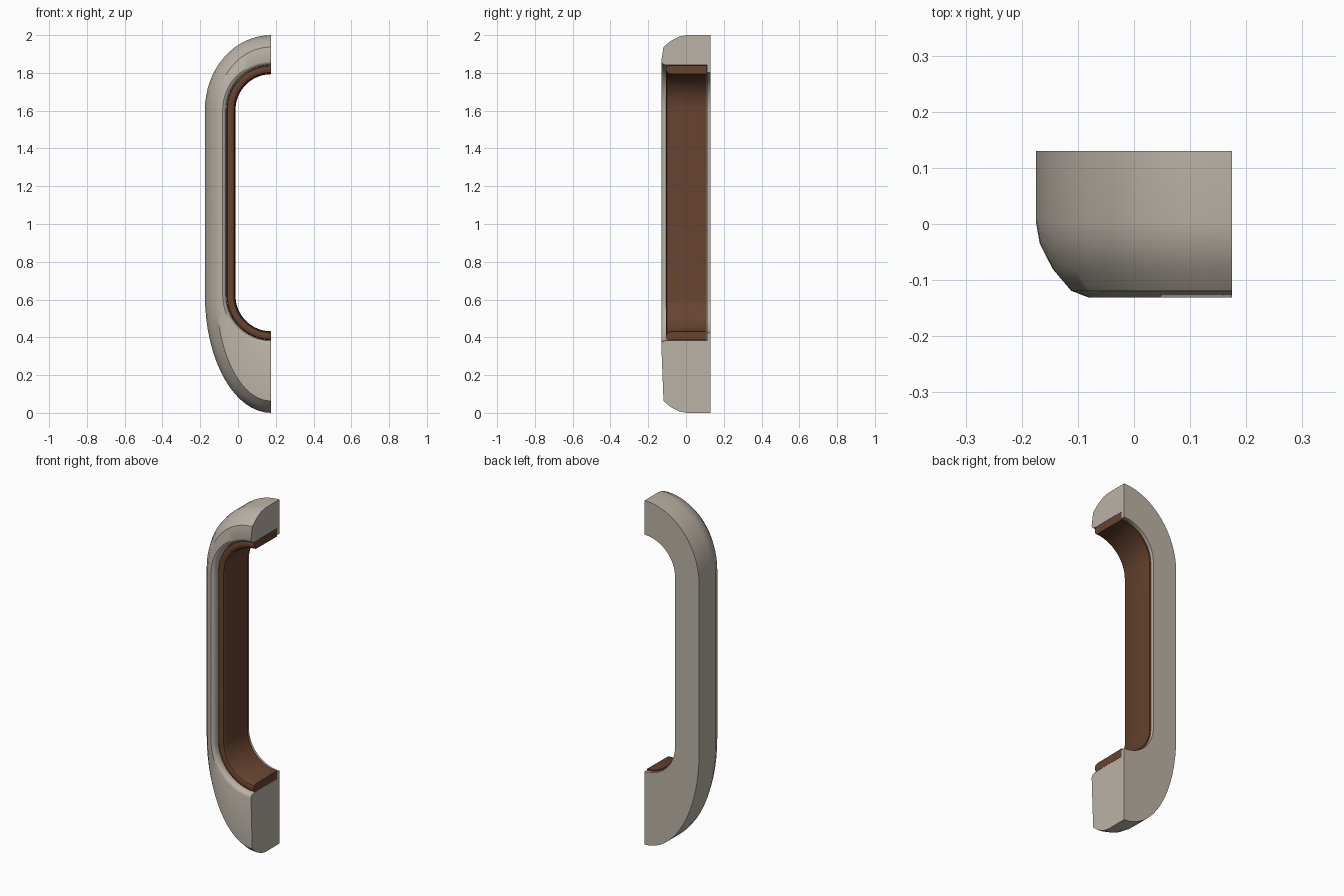
import bpy, bmesh, math

if "Cube" in bpy.data.objects:
    bpy.data.objects.remove(bpy.data.objects["Cube"])

CUT_X = 0.175                 # plane where the half frame is cut
Z_TOP, Z_BOT = 1.605, 0.62    # centres of the upper and lower bends
STEPS = 16                    # segments in each quarter bend


def material(name, rgb):
    m = bpy.data.materials.new(name)
    m.diffuse_color = (*rgb, 1)
    m.use_nodes = True
    m.node_tree.nodes["Principled BSDF"].inputs["Base Color"].default_value = m.diffuse_color
    return m


def ring_points(rx, top, bottom, y):
    """C-shaped path: upper quarter bend, straight side, lower quarter bend."""
    pts = []
    for i in range(STEPS + 1):
        a = math.pi / 2 * i / STEPS
        pts.append((CUT_X - rx * math.sin(a), y, Z_TOP + top * math.cos(a)))
    for i in range(STEPS + 1):
        a = math.pi / 2 * i / STEPS
        pts.append((CUT_X - rx * math.cos(a), y, Z_BOT - bottom * math.sin(a)))
    return pts


def loft(name, rails, mat):
    """Join closed rails into a solid with flat cut ends."""
    bm = bmesh.new()
    rows = [[bm.verts.new(p) for p in ring_points(*r)] for r in rails]
    n = len(rows)
    for j in range(n):
        a, b = rows[j], rows[(j + 1) % n]
        for i in range(len(a) - 1):
            bm.faces.new((a[i], a[i + 1], b[i + 1], b[i]))
    bm.faces.new([r[0] for r in rows])
    bm.faces.new([r[-1] for r in reversed(rows)])
    bmesh.ops.recalc_face_normals(bm, faces=bm.faces)
    me = bpy.data.meshes.new(name)
    bm.to_mesh(me)
    bm.free()
    me.materials.append(mat)
    ob = bpy.data.objects.new(name, me)
    bpy.context.collection.objects.link(ob)
    bpy.ops.object.select_all(action='DESELECT')
    ob.select_set(True)
    bpy.context.view_layer.objects.active = ob
    bpy.ops.object.shade_smooth_by_angle(angle=math.radians(32))
    return ob


def outer(d, y):
    return (0.35 - d, 0.395 - d, 0.62 - d, y)


def inner(r, y):
    return (r, r, r, y)


stone = material("warm_grey", (0.50, 0.45, 0.385))
brown = material("brown", (0.135, 0.056, 0.028))

# Outer frame: rounded front shoulder, recessed opening, thin lip at the back
loft("outer_frame", [
    outer(0, 0.13), outer(0, 0.005), outer(0.007, -0.035), outer(0.03, -0.08),
    outer(0.063, -0.119),
    inner(0.256, -0.131), inner(0.246, -0.127), inner(0.239, -0.118),
    inner(0.236, -0.10), inner(0.236, 0.11),
    inner(0.196, 0.11), inner(0.196, 0.13),
], stone)

# Inner liner: band with a rounded front edge
loft("inner_liner", [
    inner(0.235, 0.1095), inner(0.235, -0.09), inner(0.231, -0.10),
    inner(0.222, -0.105), inner(0.208, -0.105), inner(0.197, -0.10),
    inner(0.190, -0.085), inner(0.188, 0.1095),
], brown)
